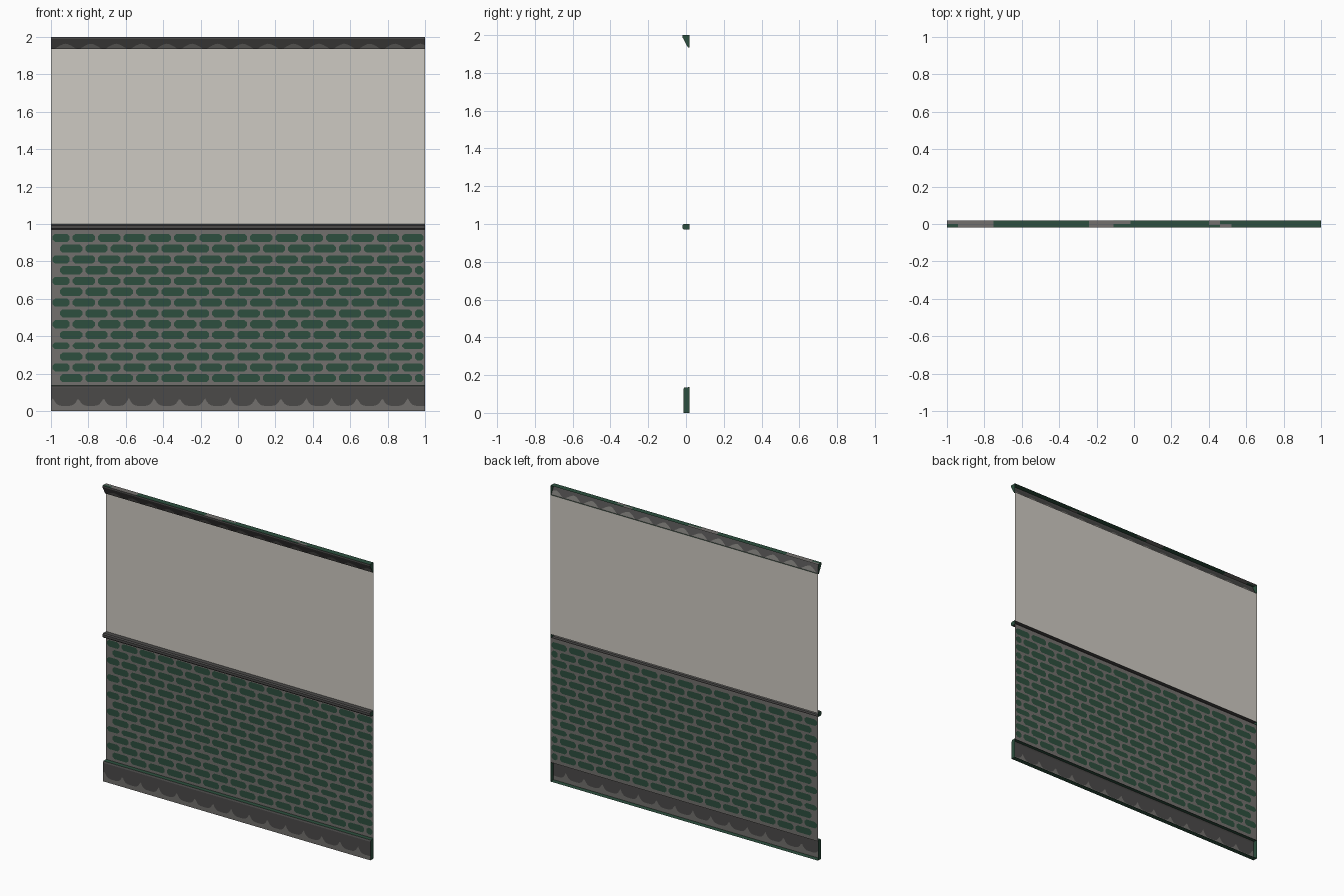
import bpy, bmesh, math

if "Cube" in bpy.data.objects:
    bpy.data.objects.remove(bpy.data.objects["Cube"])


def lin(c):
    c /= 255
    return c / 12.92 if c <= 0.04045 else ((c + 0.055) / 1.055) ** 2.4


def material(name, r, g, b):
    m = bpy.data.materials.new(name)
    m.diffuse_color = (lin(r), lin(g), lin(b), 1)
    m.use_nodes = True
    m.node_tree.nodes["Principled BSDF"].inputs["Base Color"].default_value = m.diffuse_color
    return m


MATS = [material("cream_plaster", 206, 202, 194), material("green_tile", 45, 79, 62),
        material("grout_grey", 114, 112, 109), material("dark_stone", 75, 74, 73)]
CREAM, GREEN, GROUT, DARK = range(4)
BACK = 0.019       # y of the wall sheet
PERIOD = 0.1355    # stone and tile length


def face(bm, pts, mat):
    f = bm.faces.new([bm.verts.new(p) for p in pts])
    f.material_index = mat


def quad(bm, x0, x1, a, b, mat):
    """Strip from x0 to x1 between the profile points a and b (y, z)."""
    face(bm, [(x0, *a), (x1, *a), (x1, *b), (x0, *b)], mat)


def finish(bm, name):
    bmesh.ops.remove_doubles(bm, verts=bm.verts, dist=1e-5)
    me = bpy.data.meshes.new(name)
    bm.to_mesh(me)
    bm.free()
    for m in MATS:
        me.materials.append(m)
    ob = bpy.data.objects.new(name, me)
    bpy.context.collection.objects.link(ob)


def trim(name, profile, mats, scallop=None):
    """Open-backed moulding with end caps; scallop = (segment, edge function, x phase)."""
    bm = bmesh.new()
    for i, (a, b) in enumerate(zip(profile, profile[1:])):
        if scallop and i == scallop[0]:
            n = 240
            def split(x):
                t = scallop[1](((x - scallop[2]) / PERIOD) % 1)
                return tuple(p + (q - p) * t for p, q in zip(a, b))
            for k in range(n):
                x0, x1 = -1 + 2 * k / n, -1 + 2 * (k + 1) / n
                m0, m1 = split(x0), split(x1)
                face(bm, [(x0, *a), (x1, *a), (x1, *m1), (x0, *m0)], GROUT)
                face(bm, [(x0, *m0), (x1, *m1), (x1, *b), (x0, *b)], DARK)
        elif mats[i] == "patched":
            # worn grey patches along the green top
            cuts = [-1, -0.94, -0.75, -0.24, -0.11, -0.02, 0.4, 0.46, 0.52, 1]
            low = [0.5, 0, 1, 0, 0.5, 1, 0.4, 0, 1]
            high = [1, 1, 1, 1, 0.9, 1, 1, 0.5, 1]
            for x0, x1, l, h in zip(cuts, cuts[1:], low, high):
                at = lambda t: (a[0] + (b[0] - a[0]) * t, a[1])
                for t0, t1, m in ((0, l, GREEN), (l, h, GROUT), (h, 1, GREEN)):
                    if t1 > t0:
                        quad(bm, x0, x1, at(t0), at(t1), m)
        else:
            quad(bm, -1, 1, a, b, mats[i])
    face(bm, [(1, *p) for p in reversed(profile)], GREEN)
    face(bm, [(-1, *p) for p in profile], GREEN)
    finish(bm, name)


# Upper plaster sheet
bm = bmesh.new()
quad(bm, -1, 1, (BACK, 0.995), (BACK, 1.937), CREAM)
finish(bm, "upper_wall")

# Lower tiled sheet: running bond of rounded tiles cut into the grout
bm = bmesh.new()
Z0, PITCH, ROWS = 0.147, 0.0577, 14
quad(bm, -1, 1, (BACK, 0.13), (BACK, Z0), GROUT)
quad(bm, -1, 1, (BACK, Z0 + PITCH * ROWS), (BACK, 0.975), GROUT)
for r in range(ROWS):
    za, zb = Z0 + r * PITCH, Z0 + (r + 1) * PITCH
    gap = 0.011 if r == 3 else 0.007
    x = -0.824 - 2 * PERIOD + (r % 2) * PERIOD / 2
    while x < 1:
        xa, xb = max(x, -1), min(x + PERIOD, 1)
        x += PERIOD
        if xb - xa < 1e-4:
            continue
        if xb - xa < 0.045:
            quad(bm, xa, xb, (BACK, za), (BACK, zb), GROUT)
            continue
        # corner chamfers make the octagonal tile
        l, h, b, t = xa + 0.008, xb - 0.008, za + gap, zb - gap
        c, d = 0.014, 0.013
        P = lambda u, v: (u, BACK, v)
        o = [P(l + c, b), P(h - c, b), P(h, b + d), P(h, t - d),
             P(h - c, t), P(l + c, t), P(l, t - d), P(l, b + d)]
        k = [P(xa, za), P(xb, za), P(xb, zb), P(xa, zb)]
        face(bm, o, GREEN)
        for i in range(4):
            j = (i + 1) % 4
            face(bm, [k[i], k[j], o[2 * i + 1], o[2 * i]], GROUT)
            face(bm, [k[j], o[(2 * i + 2) % 8], o[2 * i + 1]], GROUT)
finish(bm, "tiled_wall")

# Baseboard with round-bottomed stones
trim("baseboard",
     [(BACK, 0), (-0.014, 0), (-0.014, 0.125), (-0.009, 0.135), (BACK, 0.136)],
     [GREEN, DARK, DARK, GREEN],
     (1, lambda u: 0.22 + 0.36 * abs(2 * u - 1) ** 4, -0.99))

# Middle rail with a rounded nose
trim("middle_rail",
     [(BACK, 0.97), (-0.011, 0.97), (-0.018, 0.977), (-0.018, 0.993), (-0.011, 1.0), (BACK, 1.0)],
     [DARK] * 5)

# Sloping cornice
trim("cornice",
     [(BACK, 1.935), (0.01, 1.935), (-0.0195, 1.99), (-0.0195, 2.0), (BACK, 2.0)],
     [GREEN, DARK, DARK, "patched"],
     (1, lambda u: 0.03 + 0.5 * max(0, 1 - 1.3 * abs(2 * u - 1) ** 1.5), -0.99))
